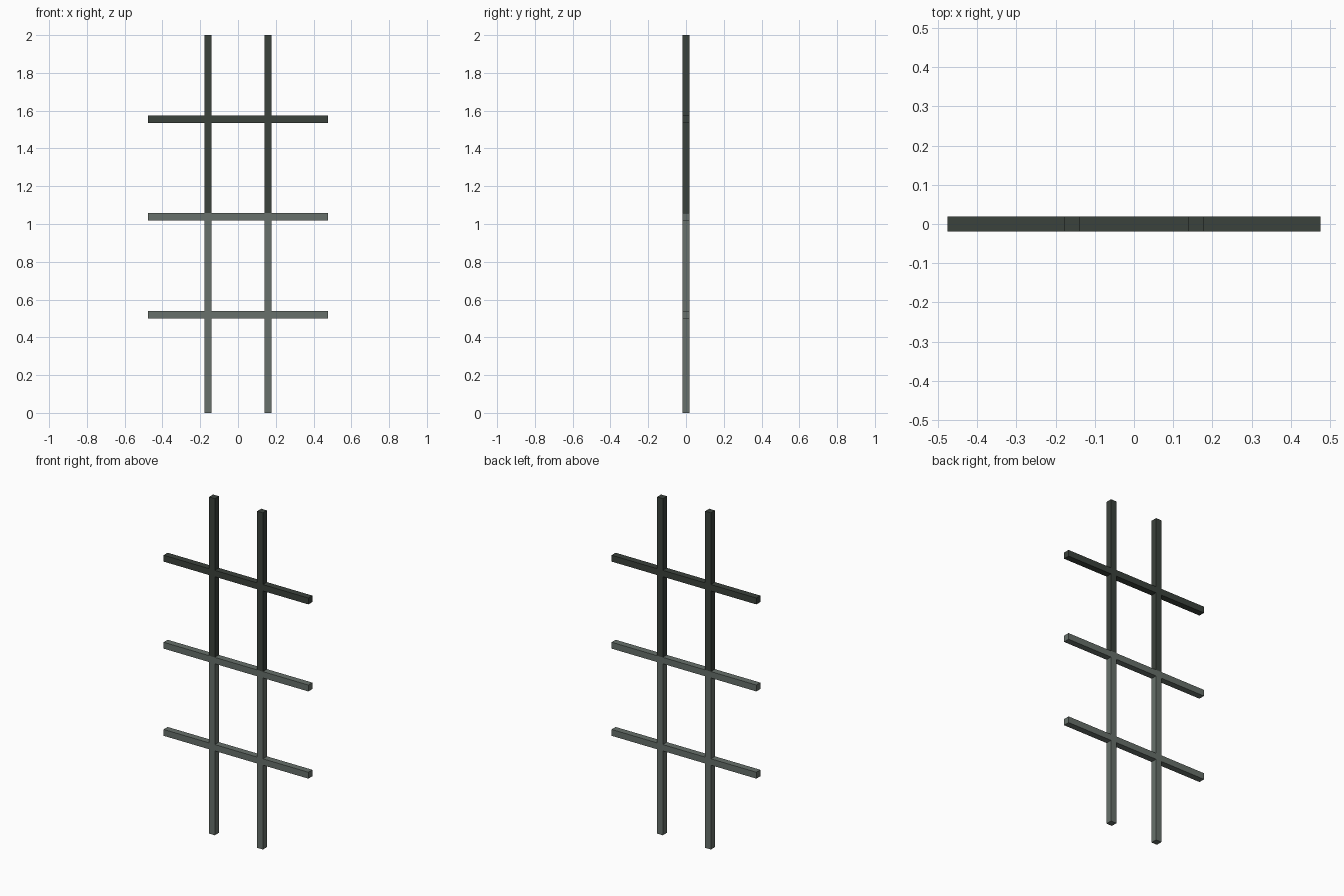
import bpy, bmesh

if "Cube" in bpy.data.objects:
    bpy.data.objects.remove(bpy.data.objects["Cube"])

R = 0.019            # half thickness of every bar
POST_X = 0.158
HALF_LEN = 0.476     # half length of a rung
RUNGS = [0.52, 1.038, 1.555]


def material(name, rgb):
    m = bpy.data.materials.new(name)
    m.diffuse_color = (*rgb, 1)
    m.use_nodes = True
    m.node_tree.nodes["Principled BSDF"].inputs["Base Color"].default_value = m.diffuse_color
    return m


LIGHT = material("grey_green", (0.135, 0.163, 0.145))
DARK = material("dark_grey_green", (0.044, 0.054, 0.045))


def bar(name, lo, hi, mat, open_bottom=False, open_top=False):
    """Square bar between two corners, optionally without its hidden end caps."""
    bm = bmesh.new()
    bmesh.ops.create_cube(bm, size=1)
    for v in bm.verts:
        v.co = [l + (c + 0.5) * (h - l) for c, l, h in zip(v.co, lo, hi)]
    bm.normal_update()
    hidden = [f for f in bm.faces
              if (open_top and f.normal.z > 0.9) or (open_bottom and f.normal.z < -0.9)]
    bmesh.ops.delete(bm, geom=hidden, context='FACES')
    me = bpy.data.meshes.new(name)
    bm.to_mesh(me)
    bm.free()
    me.materials.append(mat)
    ob = bpy.data.objects.new(name, me)
    bpy.context.collection.objects.link(ob)


# Rungs: the top one is dark, the others light
for i, z in enumerate(RUNGS):
    bar(f"rung_{i + 1}", (-HALF_LEN, -R, z - R), (HALF_LEN, R, z + R),
        DARK if i == 2 else LIGHT)

# Posts: segments running between the rungs, dark above the middle rung
starts = [0] + [z + R for z in RUNGS]
ends = [z - R for z in RUNGS] + [2]
for side, x in (("left", -POST_X), ("right", POST_X)):
    for i, (a, b) in enumerate(zip(starts, ends)):
        bar(f"{side}_post_{i + 1}", (x - R, -R, a), (x + R, R, b),
            DARK if i >= 2 else LIGHT, open_bottom=i > 0, open_top=i < 3)
